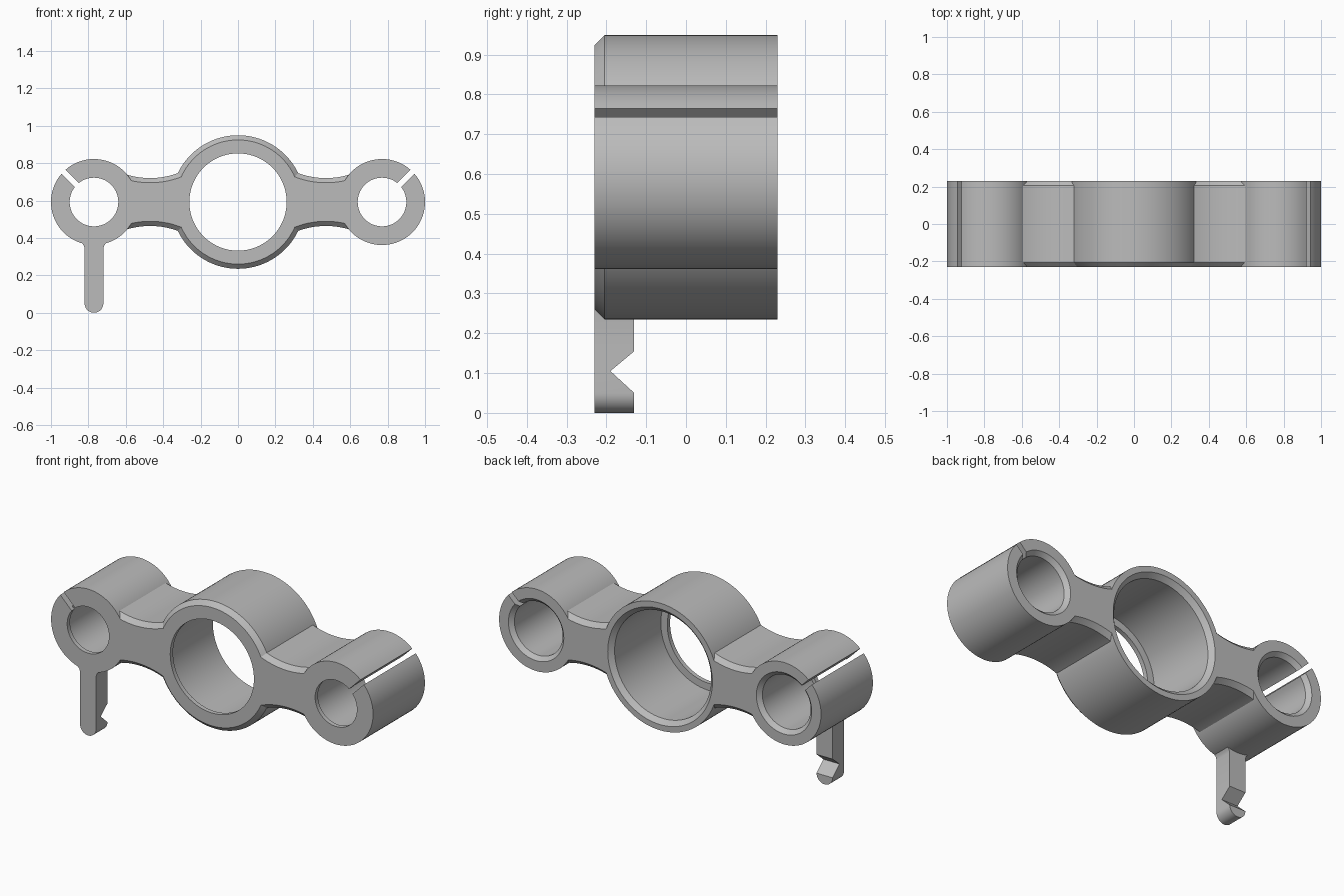
import bpy, bmesh, math

cube = bpy.data.objects.get("Cube")
if cube:
    bpy.data.objects.remove(cube, do_unlink=True)

grey = bpy.data.materials.new("plain_grey")
grey.use_nodes = True
grey.diffuse_color = (0.5, 0.5, 0.5, 1)
grey.node_tree.nodes["Principled BSDF"].inputs["Base Color"].default_value = (0.5, 0.5, 0.5, 1)

HALF = 0.23      # half depth
AXIS = 0.592     # height of the ring centres
SIDE = 0.77      # x of the small rings
CH = 0.025       # chamfer


def loft(name, sections, closed=False):
    """Skin a list of equal-length loops; cap the ends unless closed."""
    bm = bmesh.new()
    loops = [[bm.verts.new(p) for p in s] for s in sections]
    pairs = list(zip(loops, loops[1:]))
    if closed:
        pairs.append((loops[-1], loops[0]))
    else:
        bm.faces.new(loops[0])
        bm.faces.new(loops[-1])
    for a, b in pairs:
        for i in range(len(a)):
            j = (i + 1) % len(a)
            bm.faces.new((a[i], a[j], b[j], b[i]))
    bmesh.ops.recalc_face_normals(bm, faces=bm.faces)
    mesh = bpy.data.meshes.new(name)
    bm.to_mesh(mesh)
    bm.free()
    mesh.materials.append(grey)
    obj = bpy.data.objects.new(name, mesh)
    bpy.context.collection.objects.link(obj)
    bpy.ops.object.select_all(action="DESELECT")
    obj.select_set(True)
    bpy.context.view_layer.objects.active = obj
    bpy.ops.object.shade_smooth_by_angle(angle=math.radians(30))


def ring(name, cx, profile, steps, slot=0, heading=0):
    """Revolve (radius, y) points about y, leaving an optional parallel slot."""
    sections = []
    for i in range(steps + (1 if slot else 0)):
        section = []
        for r, y in profile:
            gap = math.asin(slot / 2 / r)
            a = heading + gap + (2 * math.pi - 2 * gap) * i / steps
            section.append((cx + r * math.cos(a), y, AXIS + r * math.sin(a)))
        sections.append(section)
    loft(name, sections, closed=not slot)


# Central ring: chamfered front rim, front lip, chamfered rear bore
ring("centre_ring", 0, [
    (0.26, -HALF), (0.357 - CH, -HALF), (0.357, CH - HALF), (0.357, HALF),
    (0.325, HALF), (0.30, HALF - CH), (0.30, CH - HALF), (0.26, CH - HALF)], 96)

# Split clamp rings at both ends
clamp = [(0.13, -HALF), (0.23, -HALF), (0.23, HALF), (0.172, HALF),
         (0.15, HALF - 0.022), (0.15, CH - HALF), (0.13, CH - HALF)]
for name, s, heading in (("left_clamp", 1, 45), ("right_clamp", -1, 135)):
    ring(name, s * SIDE, clamp, 72, 0.03, math.radians(heading))


def arm_outline(inset, n=16):
    """Waisted (x, height) outline whose ends follow the ring walls."""
    def height(x):
        return 0.558 - math.sqrt((0.43 + inset) ** 2 - (x - 0.47) ** 2)

    def end(cx, sign, r, h):
        a = math.asin(h / r)
        angles = [a - 2 * a * i / n for i in range(1, n)]
        return [(cx + sign * r * math.cos(t), r * math.sin(t)) for t in angles]

    # Settle on the points where the waist meets each ring wall
    r0, r1 = 0.33, 0.215
    xa, xb = 0.3, 0.63
    for _ in range(30):
        xa = math.sqrt(r0 ** 2 - height(xa) ** 2)
        xb = SIDE - math.sqrt(r1 ** 2 - height(xb) ** 2)
    xs = [xa + (xb - xa) * i / n for i in range(n + 1)]
    top = [(x, height(x)) for x in xs]
    bottom = [(x, -h) for x, h in reversed(top)]
    return (top + end(SIDE, -1, r1, height(xb)) + bottom
            + end(0, 1, r0, height(xa))[::-1])


# Connecting arms, chamfered front and back
layers = ((-HALF, CH), (CH - HALF, 0), (HALF - CH, 0), (HALF, CH))
for name, s in (("left_arm", 1), ("right_arm", -1)):
    loft(name, [[(s * x, y, AXIS + h) for x, h in arm_outline(d)] for y, d in layers])

# Hanging latch: rounded tip, V notch behind, small flare under the clamp
R = 0.05
back = -0.13
tip = [math.pi / 2 * (i + 0.15) / 12.15 for i in range(13)]
rows = [(R - R * math.cos(t), R * math.sin(t), back) for t in tip]
rows += [(0.105, R, -0.19), (0.155, R, back), (0.345, R, back),
         (0.36, 0.055, back), (0.375, 0.066, back), (0.40, 0.066, back)]
loft("latch", [[(-SIDE - w, -HALF, z), (-SIDE + w, -HALF, z),
                (-SIDE + w, y, z), (-SIDE - w, y, z)] for z, w, y in rows])
